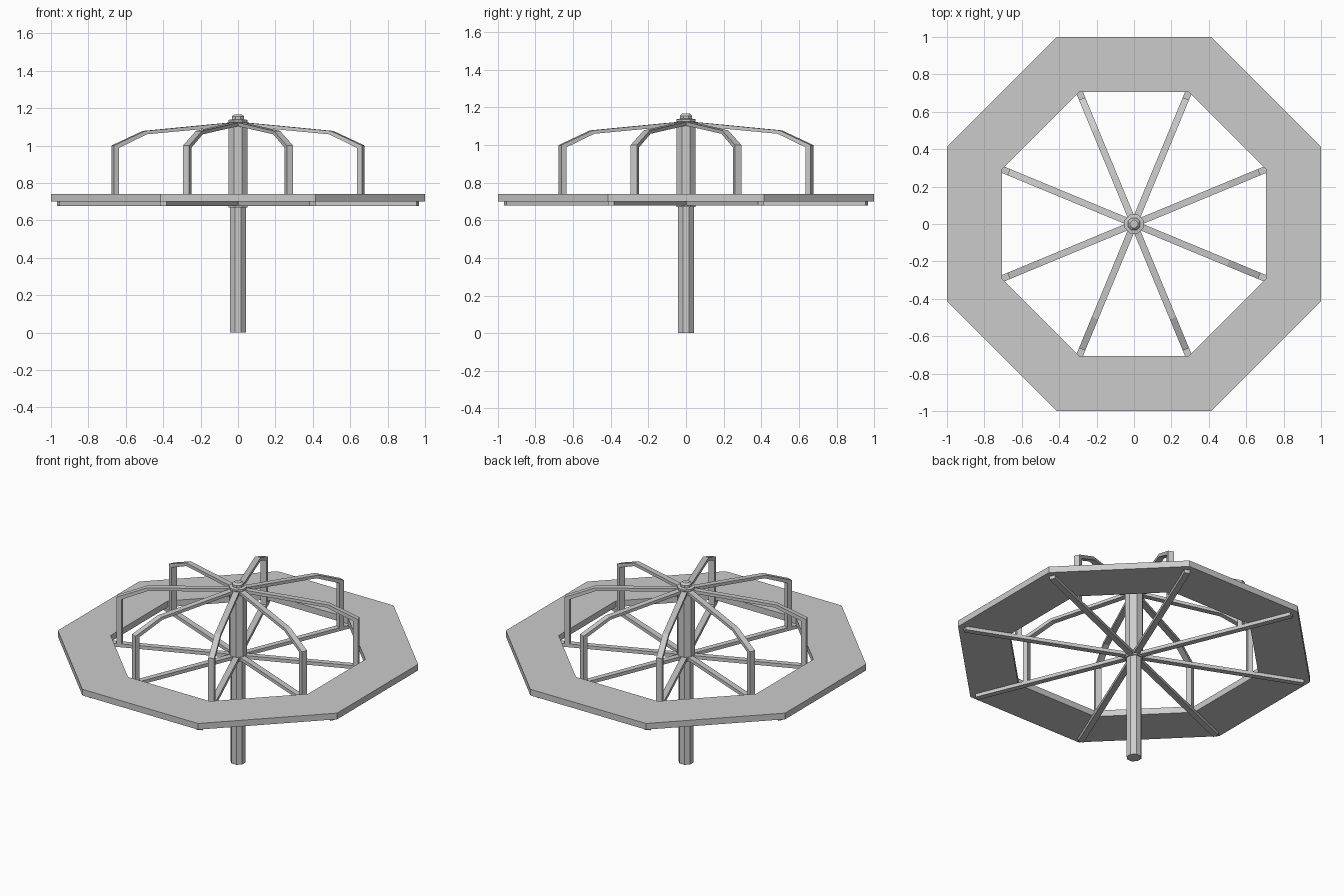
import bpy
import bmesh
import math
from mathutils import Matrix

cube = bpy.data.objects.get("Cube")
if cube:
    bpy.data.objects.remove(cube)

grey = bpy.data.materials.new("light grey metal")
GREY = (0.6, 0.6, 0.6, 1)
grey.diffuse_color = GREY
grey.use_nodes = True
grey.node_tree.nodes["Principled BSDF"].inputs["Base Color"].default_value = GREY

SIDES = 8
STEP = 2 * math.pi / SIDES


def finish(name, bm):
    bmesh.ops.recalc_face_normals(bm, faces=bm.faces)
    mesh = bpy.data.meshes.new(name)
    bm.to_mesh(mesh)
    bm.free()
    mesh.materials.append(grey)
    obj = bpy.data.objects.new(name, mesh)
    bpy.context.collection.objects.link(obj)
    return obj


def lathe(name, profile, closed=False):
    """Eight-sided turned part from (radius, height) points."""
    bm = bmesh.new()
    rings = []
    for r, z in profile:
        rings.append([bm.verts.new((r * math.cos((i + 0.5) * STEP),
                                    r * math.sin((i + 0.5) * STEP), z))
                      for i in range(SIDES)])
    pairs = list(zip(rings, rings[1:]))
    if closed:
        pairs.append((rings[-1], rings[0]))
    else:
        bm.faces.new(rings[0])
        bm.faces.new(rings[-1])
    for a, b in pairs:
        for i in range(SIDES):
            j = (i + 1) % SIDES
            bm.faces.new((a[i], a[j], b[j], b[i]))
    return finish(name, bm)


def spokes(name, outer, inner, width):
    """Bars with a bent side profile, repeated around the pole."""
    bm = bmesh.new()
    for k in range(SIDES):
        turn = Matrix.Rotation((k + 0.5) * STEP, 3, 'Z')

        def row(points, y):
            return [bm.verts.new(turn @ Matrix.Identity(3).col[0] * 0) for p in points]

        sections = []
        for (r1, z1), (r2, z2) in zip(outer, inner):
            section = []
            for r, z, y in ((r1, z1, -1), (r1, z1, 1), (r2, z2, 1), (r2, z2, -1)):
                v = bm.verts.new((r, y * width / 2, z))
                v.co = turn @ v.co
                section.append(v)
            sections.append(section)
        for a, b in zip(sections, sections[1:]):
            for i in range(4):
                j = (i + 1) % 4
                bm.faces.new((a[i], a[j], b[j], b[i]))
        bm.faces.new(sections[0])
        bm.faces.new(sections[-1])
    return finish(name, bm)


# Octagonal seat ring
lathe("seat_ring", [(1.082, 0.70), (1.082, 0.74), (0.765, 0.74), (0.765, 0.70)], closed=True)

# Centre pole, turning sleeve and cap
lathe("centre_pole", [(0.045, 0), (0.045, 0.69)])
lathe("sleeve", [(0.055, 0.67), (0.055, 1.115)])
lathe("cap", [(0.04, 1.11), (0.055, 1.125), (0.055, 1.137), (0.035, 1.14),
              (0.035, 1.155), (0.022, 1.167)])

# Straight support bars under the ring
spokes("floor_bars", [(0.02, 0.70), (1.04, 0.70)], [(0.02, 0.678), (1.04, 0.678)], 0.036)

# Bent hand rails
spokes("hand_rails",
       [(0.725, 0.69), (0.725, 1.0), (0.545, 1.078), (0.02, 1.125)],
       [(0.695, 0.69), (0.695, 0.988), (0.535, 1.06), (0.02, 1.105)], 0.036)
